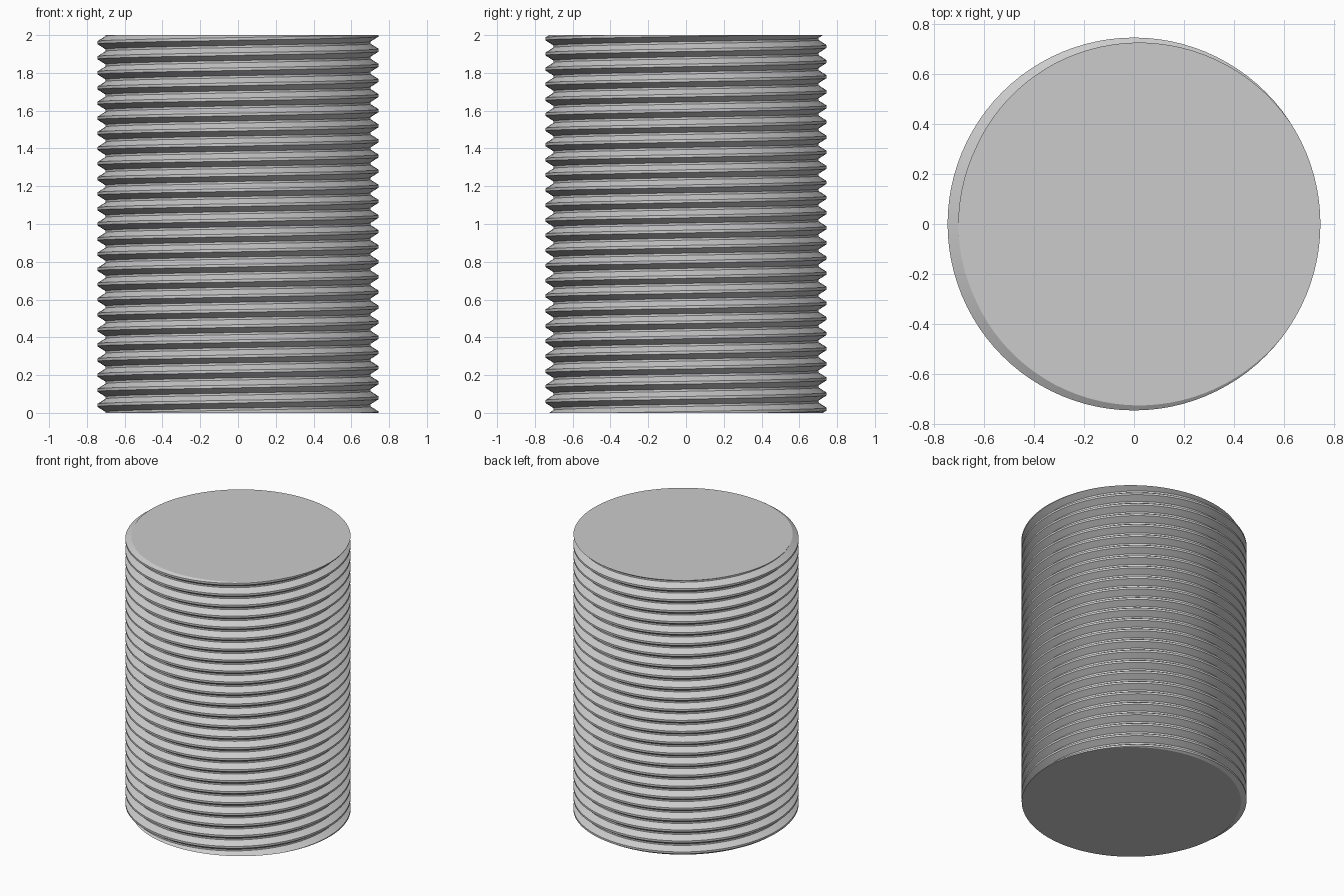
import bpy
import bmesh
import math

cube = bpy.data.objects.get("Cube")
if cube:
    bpy.data.objects.remove(cube, do_unlink=True)

HEIGHT, PITCH = 2.0, 0.08
CREST_R, ROOT_R = 0.745, 0.702
STEPS = 96                      # segments per turn
TURNS = round(HEIGHT / PITCH)

# Thread section over one pitch: (radius, height as a share of the pitch)
CREST_HALF, FLANK = 0.09, 0.34
section = [
    (CREST_R, -CREST_HALF),
    (CREST_R, CREST_HALF),
    (ROOT_R, CREST_HALF + FLANK),
    (ROOT_R, 1 - CREST_HALF - FLANK),
]

# One material
steel = bpy.data.materials.new("plain grey")
steel.use_nodes = True
colour = (0.6, 0.6, 0.6, 1)
steel.diffuse_color = colour
steel.node_tree.nodes["Principled BSDF"].inputs["Base Color"].default_value = colour

# Right-handed helical sweep, running past both ends
bm = bmesh.new()
rings = []
for i in range(-2 * STEPS, (TURNS + 2) * STEPS + 1):
    a = math.tau * (i % STEPS) / STEPS
    rings.append([bm.verts.new((r * math.cos(a), r * math.sin(a), PITCH * (i / STEPS + h)))
                  for r, h in section])

for i in range(len(rings) - 1):
    here, ahead = list(rings[i]), list(rings[i + 1])
    # The last corner joins the first corner of the next turn
    if i + 1 + STEPS < len(rings):
        here.append(rings[i + STEPS][0])
        ahead.append(rings[i + 1 + STEPS][0])
    for k in range(len(here) - 1):
        bm.faces.new((here[k], ahead[k], ahead[k + 1], here[k + 1]))

# Cut both ends flat and cap them
for z, direction in ((0, -1), (HEIGHT, 1)):
    cut = bmesh.ops.bisect_plane(
        bm, geom=bm.verts[:] + bm.edges[:] + bm.faces[:], dist=1e-6,
        plane_co=(0, 0, z), plane_no=(0, 0, direction), clear_outer=True)
    rim = [e for e in cut["geom_cut"] if isinstance(e, bmesh.types.BMEdge)]
    bmesh.ops.edgeloop_fill(bm, edges=rim)
bmesh.ops.recalc_face_normals(bm, faces=bm.faces[:])

mesh = bpy.data.meshes.new("threaded_rod")
bm.to_mesh(mesh)
bm.free()
mesh.materials.append(steel)
rod = bpy.data.objects.new("threaded_rod", mesh)
bpy.context.collection.objects.link(rod)

# Smooth around the turn, sharp along the thread edges
bpy.ops.object.select_all(action="DESELECT")
rod.select_set(True)
bpy.context.view_layer.objects.active = rod
bpy.ops.object.shade_smooth_by_angle(angle=math.radians(30))
